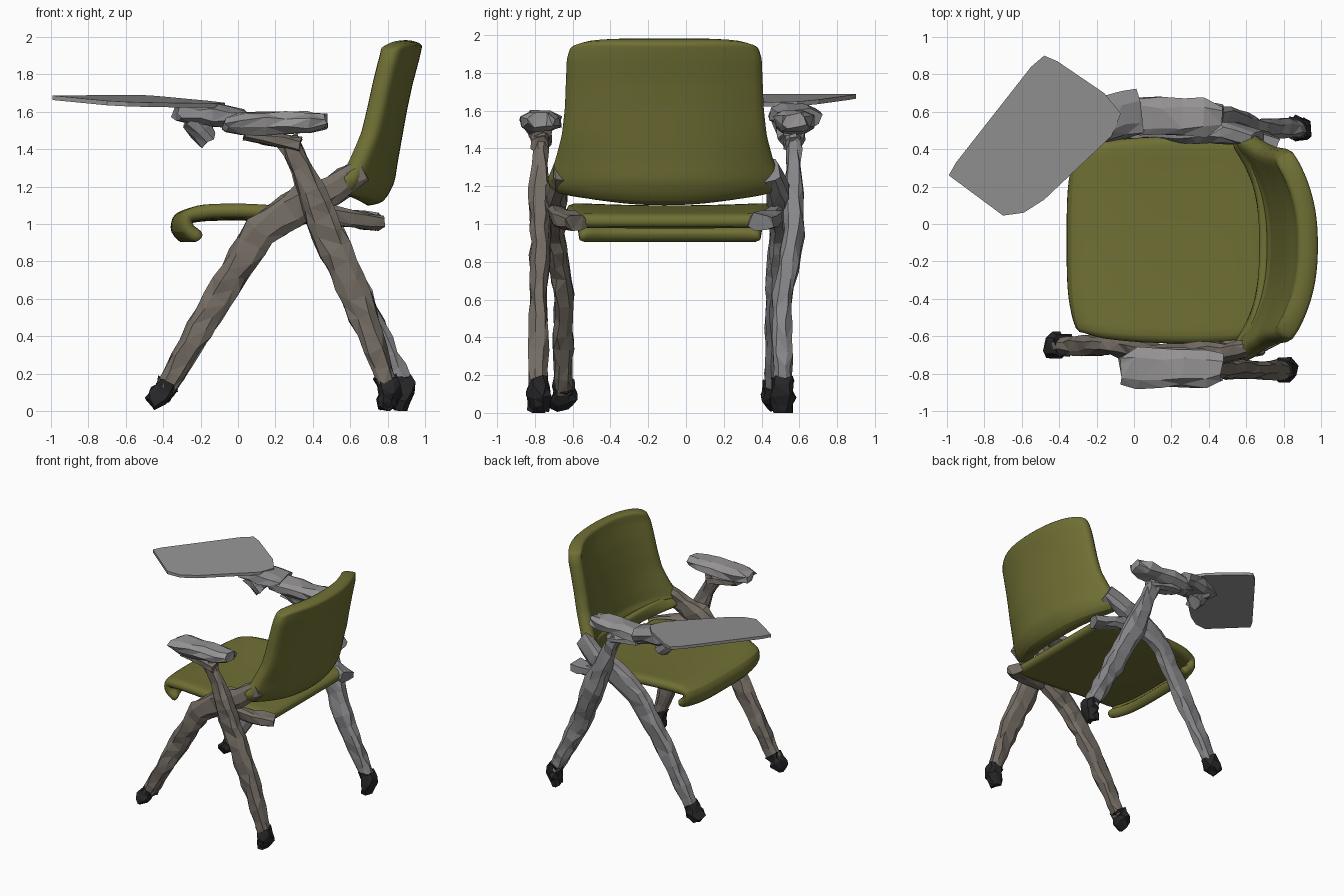
import bpy, bmesh, math, random
from mathutils import Vector

if "Cube" in bpy.data.objects:
    bpy.data.objects.remove(bpy.data.objects["Cube"])

random.seed(4)


def mat(name, r, g, b):
    m = bpy.data.materials.new(name)
    m.diffuse_color = (r, g, b, 1)
    m.use_nodes = True
    m.node_tree.nodes["Principled BSDF"].inputs["Base Color"].default_value = m.diffuse_color
    return m


OLIVE = mat("olive", 0.16, 0.16, 0.035)
BROWN = mat("warm_metal", 0.18, 0.155, 0.13)
GREY = mat("cool_metal", 0.24, 0.24, 0.25)
PAD = mat("pad_grey", 0.30, 0.29, 0.29)
BLACK = mat("rubber", 0.02, 0.02, 0.022)


def finish(name, bm, material):
    bmesh.ops.recalc_face_normals(bm, faces=bm.faces)
    me = bpy.data.meshes.new(name)
    bm.to_mesh(me)
    bm.free()
    me.materials.append(material)
    ob = bpy.data.objects.new(name, me)
    bpy.context.collection.objects.link(ob)
    return ob


def lerp_table(table, t):
    """Interpolate rows of a profile table at t in 0..1."""
    f = t * (len(table) - 1)
    i = min(int(f), len(table) - 2)
    return [a + (b - a) * (f - i) for a, b in zip(table[i], table[i + 1])]


def bar(name, path, material, step=0.09, jitter=0.01, sides=8):
    """Rough faceted bar: path rows are x, y, z, in-plane half width, y half width."""
    rows = []
    for p, q in zip(path, path[1:]):
        n = max(1, round((Vector(q[:3]) - Vector(p[:3])).length / step))
        rows += [[a + (b - a) * i / n for a, b in zip(p, q)] for i in range(n)]
    rows.append(list(path[-1]))
    bm = bmesh.new()
    rings = []
    for i, r in enumerate(rows):
        a, b = rows[max(i - 1, 0)], rows[min(i + 1, len(rows) - 1)]
        d = (Vector(b[:3]) - Vector(a[:3])).normalized()
        nrm = d.cross(Vector((0, 1, 0))).normalized()
        side = nrm.cross(d)
        ring = []
        for k in range(sides):
            t = 2 * math.pi * (k + 0.5) / sides
            c, s = math.cos(t), math.sin(t)
            c, s = [math.copysign(abs(v) ** 0.75, v) for v in (c, s)]
            p = Vector(r[:3]) + nrm * c * r[3] + side * s * r[4]
            p += Vector([random.uniform(-jitter, jitter) for _ in range(3)])
            p.z = max(p.z, 0)
            ring.append(bm.verts.new(p))
        rings.append(ring)
    for r0, r1 in zip(rings, rings[1:]):
        for k in range(sides):
            bm.faces.new((r0[k], r0[(k + 1) % sides], r1[(k + 1) % sides], r1[k]))
    bm.faces.new(rings[0])
    bm.faces.new(rings[-1])
    bmesh.ops.triangulate(bm, faces=bm.faces)
    return finish(name, bm, material)


def shell(name, fn, material, thick, nu=14, nv=14):
    """Padded panel from a parametric mid-surface, u in -1..1, v in 0..1."""
    bm = bmesh.new()
    g = [[bm.verts.new(fn(-1 + 2 * i / nu, j / nv)) for i in range(nu + 1)]
         for j in range(nv + 1)]
    for j in range(nv):
        for i in range(nu):
            bm.faces.new((g[j][i], g[j][i + 1], g[j + 1][i + 1], g[j + 1][i]))
    ob = finish(name, bm, material)
    s = ob.modifiers.new("thickness", 'SOLIDIFY')
    s.thickness, s.offset = thick, 0
    ss = ob.modifiers.new("soften", 'SUBSURF')
    ss.levels = ss.render_levels = 1
    bpy.context.view_layer.objects.active = ob
    ob.select_set(True)
    bpy.ops.object.shade_smooth_by_angle(angle=math.radians(40))
    ob.select_set(False)
    return ob


# Seat: waterfall front lip, gently rounded plan. Rows: x, z, half width
SEAT = [(-0.27, 0.92, 0.48), (-0.325, 0.97, 0.49), (-0.315, 1.03, 0.50), (-0.2, 1.055, 0.53),
        (0.0, 1.06, 0.55), (0.3, 1.045, 0.56), (0.55, 1.03, 0.55), (0.73, 1.01, 0.52)]


def seat_pt(u, v):
    x, z, w = lerp_table(SEAT, v)
    x += 0.09 * u ** 4 * (1 - v) ** 2
    z += 0.015 * u * u * math.sin(math.pi * v)
    return (x, -0.085 + u * w, z)


shell("seat", seat_pt, OLIVE, 0.08)

# Backrest: wrapped shell with a forward-curled lower lip and wings. Rows: x, z, half width, wrap
BACK = [(0.67, 1.15, 0.55, 0.13), (0.745, 1.16, 0.60, 0.19), (0.785, 1.24, 0.61, 0.22),
        (0.80, 1.34, 0.57, 0.18), (0.825, 1.48, 0.535, 0.14), (0.85, 1.62, 0.52, 0.13),
        (0.88, 1.76, 0.515, 0.13), (0.915, 1.89, 0.51, 0.135), (0.935, 1.98, 0.485, 0.14)]


def back_pt(u, v):
    x, z, w, wrap = lerp_table(BACK, v)
    z += 0.09 * u * u * max(0, 1 - 3.5 * v) - 0.04 * u ** 8 * v ** 6
    return (x - wrap * abs(u) ** 2.4, -0.115 + u * w, z)


shell("backrest", back_pt, OLIVE, 0.11, 16, 24)

# Crossed side frames: front leg runs up to the backrest, rear leg up to the arm
SIDES = [("right", BROWN, -0.65, -0.69, -0.66, -0.78, -0.77, 0.80),
         ("left", GREY, 0.47, 0.49, 0.45, 0.51, 0.57, 0.88)]
for side, m, yf, yh, yb, yr, ya, xr in SIDES:
    bar(side + "_front_leg", [(-0.39, yf, 0.12, 0.055, 0.05), (-0.11, yf, 0.6, 0.08, 0.055),
                              (0.12, yh, 0.96, 0.09, 0.05), (0.36, yh, 1.12, 0.10, 0.06),
                              (0.50, yh, 1.18, 0.08, 0.06), (0.66, yb, 1.28, 0.07, 0.045)], m)
    bar(side + "_rear_leg", [(xr, yr, 0.14, 0.055, 0.05), (0.64, yr, 0.6, 0.085, 0.05),
                             (0.48, ya, 0.95, 0.09, 0.055), (0.39, ya, 1.18, 0.075, 0.06),
                             (0.34, ya, 1.30, 0.055, 0.04), (0.26, ya, 1.45, 0.06, 0.04)], m)
    # Rubber feet
    bar(side + "_front_foot", [(-0.37, yf, 0.15, 0.06, 0.055), (-0.42, yf, 0.08, 0.06, 0.07),
                               (-0.46, yf, 0.04, 0.035, 0.06)], BLACK, 0.05, 0.014)
    bar(side + "_rear_foot", [(xr - 0.01, yr, 0.18, 0.06, 0.055), (xr + 0.01, yr, 0.09, 0.06, 0.07),
                              (xr - 0.02, yr, 0.01, 0.04, 0.05)], BLACK, 0.05, 0.014)
    # Arm bracket and pad
    bar(side + "_arm_bracket", [(0.04, ya, 1.48, 0.03, 0.06), (0.33, ya, 1.42, 0.04, 0.05)], m)
    bar(side + "_armrest", [(-0.07, ya - 0.01, 1.53, 0.03, 0.07), (0.02, ya, 1.535, 0.055, 0.11),
                            (0.38, ya, 1.545, 0.055, 0.105), (0.47, ya, 1.545, 0.04, 0.07)],
        PAD, 0.12, 0.013)
    # Short rear seat support
    bar(side + "_seat_support", [(0.4, yh, 1.06, 0.06, 0.045), (0.6, yb, 1.03, 0.05, 0.06),
                                 (0.75, yb * 0.88, 1.01, 0.045, 0.07)], m)

# Writing tablet: tilted thin panel with blunt corners
OUTLINE = [(-0.99, 0.26), (-0.95, 0.33), (-0.55, 0.84), (-0.48, 0.90), (-0.41, 0.87),
           (-0.16, 0.70), (-0.07, 0.59), (-0.12, 0.47), (-0.48, 0.13), (-0.59, 0.06), (-0.70, 0.045)]
bm = bmesh.new()
base = bm.faces.new([bm.verts.new((x, y, 1.59 - 0.06 * x + 0.05 * y)) for x, y in OUTLINE])
ext = bmesh.ops.extrude_face_region(bm, geom=[base])
for v in ext["geom"]:
    if isinstance(v, bmesh.types.BMVert):
        v.co.z += 0.024
finish("writing_tablet", bm, PAD)

# Tablet hinge: arm under the panel and a drop block
bar("tablet_hinge_arm", [(-0.33, 0.53, 1.58, 0.04, 0.09), (-0.15, 0.57, 1.58, 0.06, 0.13),
                         (0.03, 0.60, 1.56, 0.05, 0.12)], GREY, 0.09, 0.013)
bar("tablet_hinge_block", [(-0.25, 0.53, 1.56, 0.06, 0.08), (-0.15, 0.55, 1.45, 0.05, 0.07)],
    GREY, 0.08, 0.012)
